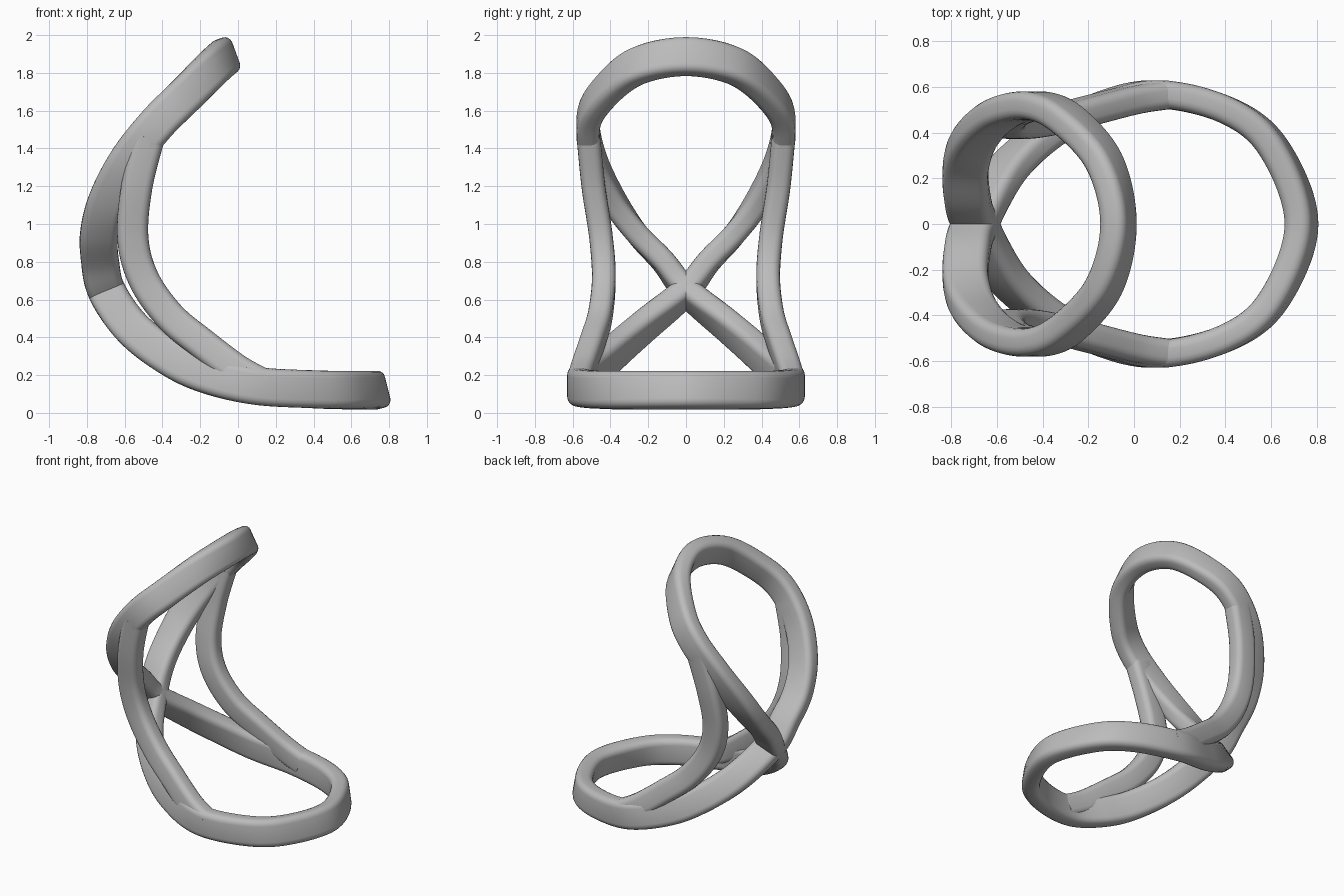
import bpy, bmesh, math
from mathutils import Vector

cube = bpy.data.objects.get("Cube")
if cube:
    bpy.data.objects.remove(cube, do_unlink=True)

grey = bpy.data.materials.new("plain grey")
grey.use_nodes = True
grey.diffuse_color = (0.5, 0.5, 0.5, 1)
grey.node_tree.nodes["Principled BSDF"].inputs["Base Color"].default_value = (0.5, 0.5, 0.5, 1)


def section(width, depth, radius, steps=5):
    """Rounded rectangle, as (across, deep) pairs."""
    pts = []
    for k, (sx, sy) in enumerate([(1, 1), (-1, 1), (-1, -1), (1, -1)]):
        for i in range(steps):
            a = math.pi / 2 * (k + i / (steps - 1))
            pts.append((sx * (width / 2 - radius) + radius * math.cos(a),
                        sy * (depth / 2 - radius) + radius * math.sin(a)))
    return pts


def spline(keys, closed, steps=12):
    """Catmull-Rom through (x, y, z, angle) keys."""
    n = len(keys)
    vecs = [Vector(k) for k in keys]

    def at(i):
        return vecs[i % n] if closed else vecs[min(max(i, 0), n - 1)]
    out = []
    for i in range(n if closed else n - 1):
        a, b, c, d = (at(i + j) for j in (-1, 0, 1, 2))
        for s in range(steps):
            t = s / steps
            out.append(b + (c - a) * (t / 2) + (a * 2 - b * 5 + c * 4 - d) * (t * t / 2)
                       + (b * 3 - a - c * 3 + d) * (t ** 3 / 2))
    if not closed:
        out.append(vecs[-1])
    return out


def sweep(name, keys, profile, closed):
    """Sweep a profile whose deep side leans by each key's angle in the xz plane."""
    path = spline(keys, closed)
    n, m = len(path), len(profile)
    bm = bmesh.new()
    rings = []
    for i, p in enumerate(path):
        ahead = path[(i + 1) % n] if closed else path[min(i + 1, n - 1)]
        behind = path[i - 1] if closed else path[max(i - 1, 0)]
        along = (ahead - behind).to_3d().normalized()
        a = math.radians(p[3])
        deep = Vector((math.cos(a), 0, math.sin(a)))
        deep = (deep - along * deep.dot(along)).normalized()
        across = along.cross(deep)
        rings.append([bm.verts.new(p.to_3d() + across * u + deep * v) for u, v in profile])
    for i in range(n if closed else n - 1):
        r, q = rings[i], rings[(i + 1) % n]
        for j in range(m):
            bm.faces.new((r[j], r[(j + 1) % m], q[(j + 1) % m], q[j]))
    if not closed:
        bm.faces.new(rings[0])
        bm.faces.new(rings[-1])
    bmesh.ops.recalc_face_normals(bm, faces=bm.faces)
    mesh = bpy.data.meshes.new(name)
    bm.to_mesh(mesh)
    bm.free()
    mesh.materials.append(grey)
    obj = bpy.data.objects.new(name, mesh)
    bpy.context.collection.objects.link(obj)
    bpy.ops.object.select_all(action='DESELECT')
    obj.select_set(True)
    bpy.context.view_layer.objects.active = obj
    bpy.ops.object.shade_smooth_by_angle(angle=math.radians(40))
    return obj


def mirrored(keys):
    return [(x, -y, z, a) for x, y, z, a in keys]


# Figure-eight frame: seat loop and back loop crossing at the rear
crossing = [(-0.695, 0, 0.645, 22)]
seat = [(-0.57, 0.22, 0.46, 42), (-0.4, 0.38, 0.32, 55), (-0.2, 0.49, 0.215, 65),
        (0.08, 0.568, 0.145, 78), (0.4, 0.5, 0.125, 92), (0.61, 0.335, 0.12, 100)]
seat_front = [(0.733, 0, 0.12, 104)]
back = [(-0.73, 0.12, 0.8, 8), (-0.735, 0.26, 0.95, 0), (-0.69, 0.385, 1.13, -20),
        (-0.58, 0.485, 1.34, -32), (-0.43, 0.518, 1.53, -42),
        (-0.29, 0.455, 1.67, -48), (-0.13, 0.27, 1.83, -62)]
back_top = [(-0.068, 0, 1.886, -70)]
eight = (crossing + seat + seat_front + mirrored(seat[::-1])
         + crossing + back + back_top + mirrored(back[::-1]))
sweep("looped_frame", eight, section(0.122, 0.2, 0.042), True)

# Side struts joining the back loop to the seat loop
strut = [(-0.47, 0.515, 1.46, -25), (-0.535, 0.49, 1.2, -10), (-0.557, 0.45, 0.93, 0),
         (-0.5, 0.435, 0.71, 22), (-0.36, 0.455, 0.51, 42), (-0.18, 0.5, 0.36, 48),
         (0.0, 0.545, 0.225, 55), (0.14, 0.565, 0.15, 70)]
strut_section = section(0.125, 0.165, 0.042)
sweep("left_strut", strut, strut_section, False)
sweep("right_strut", mirrored(strut), strut_section, False)
